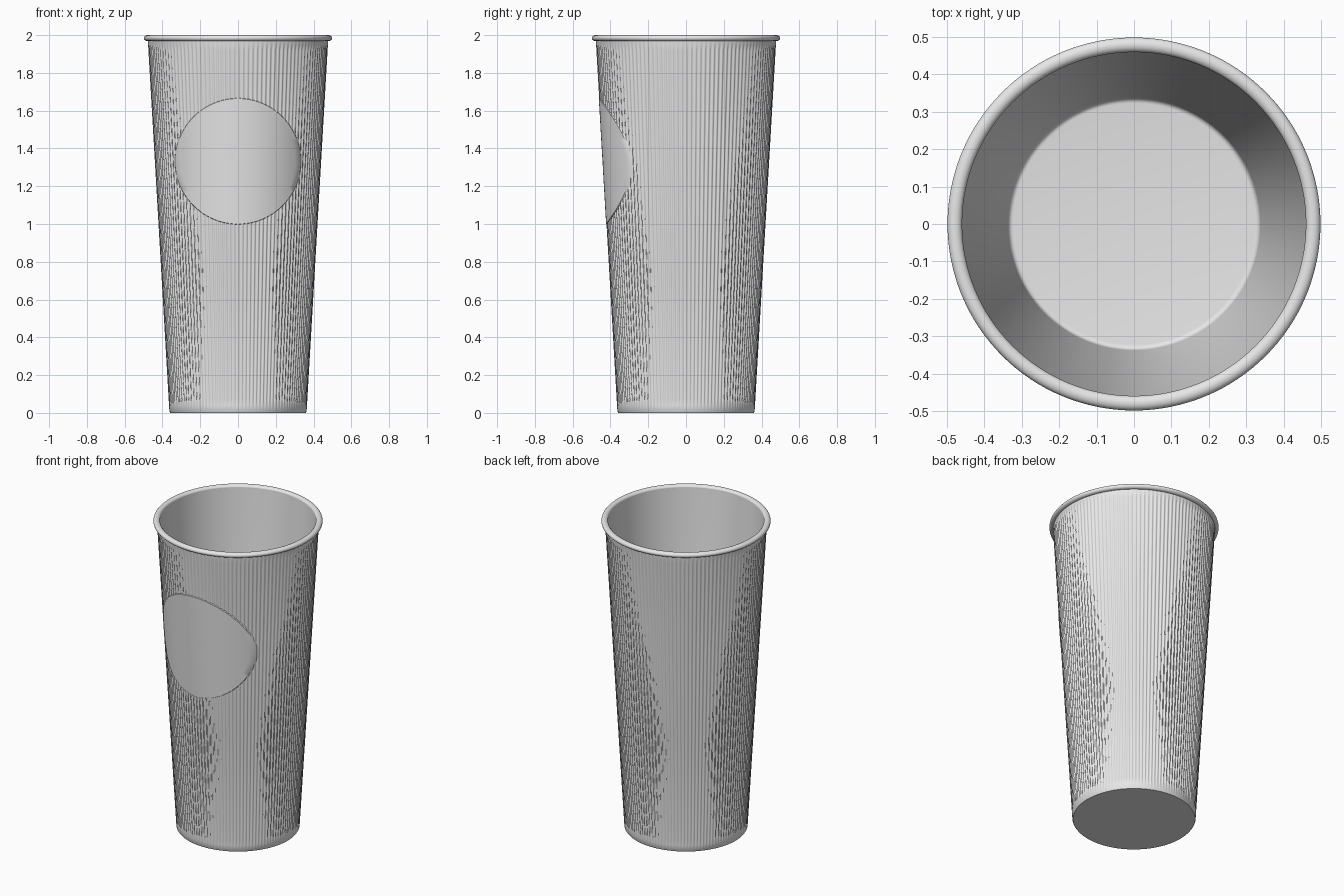
import bpy, bmesh
from math import sin, cos, pi, sqrt, radians

cube = bpy.data.objects.get("Cube")
if cube:
    bpy.data.objects.remove(cube)

GREY = (0.8, 0.8, 0.8, 1.0)
mat = bpy.data.materials.new("light_grey")
mat.use_nodes = True
mat.diffuse_color = GREY
mat.node_tree.nodes["Principled BSDF"].inputs["Base Color"].default_value = GREY

RIBS = 120
GROOVE = 0.006


def wall_radius(z):
    return 0.363 + 0.058 * z


def finish(name, bm, angle=40):
    mesh = bpy.data.meshes.new(name)
    bm.to_mesh(mesh)
    bm.free()
    mesh.materials.append(mat)
    obj = bpy.data.objects.new(name, mesh)
    bpy.context.collection.objects.link(obj)
    bpy.ops.object.select_all(action='DESELECT')
    obj.select_set(True)
    bpy.context.view_layer.objects.active = obj
    bpy.ops.object.shade_smooth_by_angle(angle=radians(angle))
    return obj


def bridge(bm, lower, upper):
    n = len(lower)
    for i in range(n):
        j = (i + 1) % n
        bm.faces.new((lower[i], lower[j], upper[j], upper[i]))


def lathe(name, profile, segments, groove=0.0, cap_start=False, cap_end=False, closed=False):
    """Spin (radius, z, groove weight) points; grooves run along the wall."""
    bm = bmesh.new()
    rings = []
    for r, z, w in profile:
        ring = []
        for i in range(segments):
            a = 2 * pi * i / segments
            rr = r - w * groove * (0.5 - 0.5 * cos(RIBS * a))
            ring.append(bm.verts.new((rr * cos(a), rr * sin(a), z)))
        rings.append(ring)
    for lower, upper in zip(rings, rings[1:]):
        bridge(bm, lower, upper)
    if closed:
        bridge(bm, rings[-1], rings[0])
    if cap_start:
        bm.faces.new(rings[0][::-1])
    if cap_end:
        bm.faces.new(rings[-1])
    return finish(name, bm)


# Ribbed outer wall with smooth bands at the foot and under the rim
outer = [(wall_radius(0) - 0.004, 0, 0), (wall_radius(0), 0.006, 0)]
outer += [(wall_radius(z), z, w) for z, w in
          ((0.04, 0), (0.07, 1), (0.7, 1), (1.3, 1), (1.92, 1), (1.95, 0), (1.985, 0))]
lathe("ribbed_outer_wall", outer, RIBS * 8, GROOVE, cap_start=True)

# Smooth lining: inner wall, small fillet and floor
lining = [(0.46, 1.985, 0), (0.338, 0.055, 0)]
for k in range(1, 6):
    a = k / 5 * pi / 2
    lining.append((0.323 + 0.014 * cos(a), 0.05 - 0.015 * sin(a), 0))
lathe("inner_wall_and_floor", lining, 128, cap_end=True)

# Rolled rim
rim = [(0.479 + 0.0195 * cos(2 * pi * k / 16), 1.984 + 0.016 * sin(2 * pi * k / 16), 0)
       for k in range(16)]
lathe("rolled_rim", rim, 128, closed=True)

# Smooth round panel wrapped on the front of the wall
PANEL_Z, PANEL_R, STEPS, SIDES = 1.332, 0.335, 12, 96
bm = bmesh.new()


def panel_ring(radius, lift):
    ring = []
    for i in range(SIDES):
        a = 2 * pi * i / SIDES
        x, z = radius * cos(a), PANEL_Z + radius * sin(a)
        ring.append(bm.verts.new((x, -sqrt((wall_radius(z) + lift) ** 2 - x * x), z)))
    return ring


rings = [panel_ring(PANEL_R, -GROOVE - 0.001)]
rings += [panel_ring((PANEL_R - 0.003) * k / STEPS, 0.002) for k in range(STEPS, 0, -1)]
for lower, upper in zip(rings, rings[1:]):
    bridge(bm, lower, upper)
bm.faces.new(rings[-1])
finish("front_round_panel", bm)
